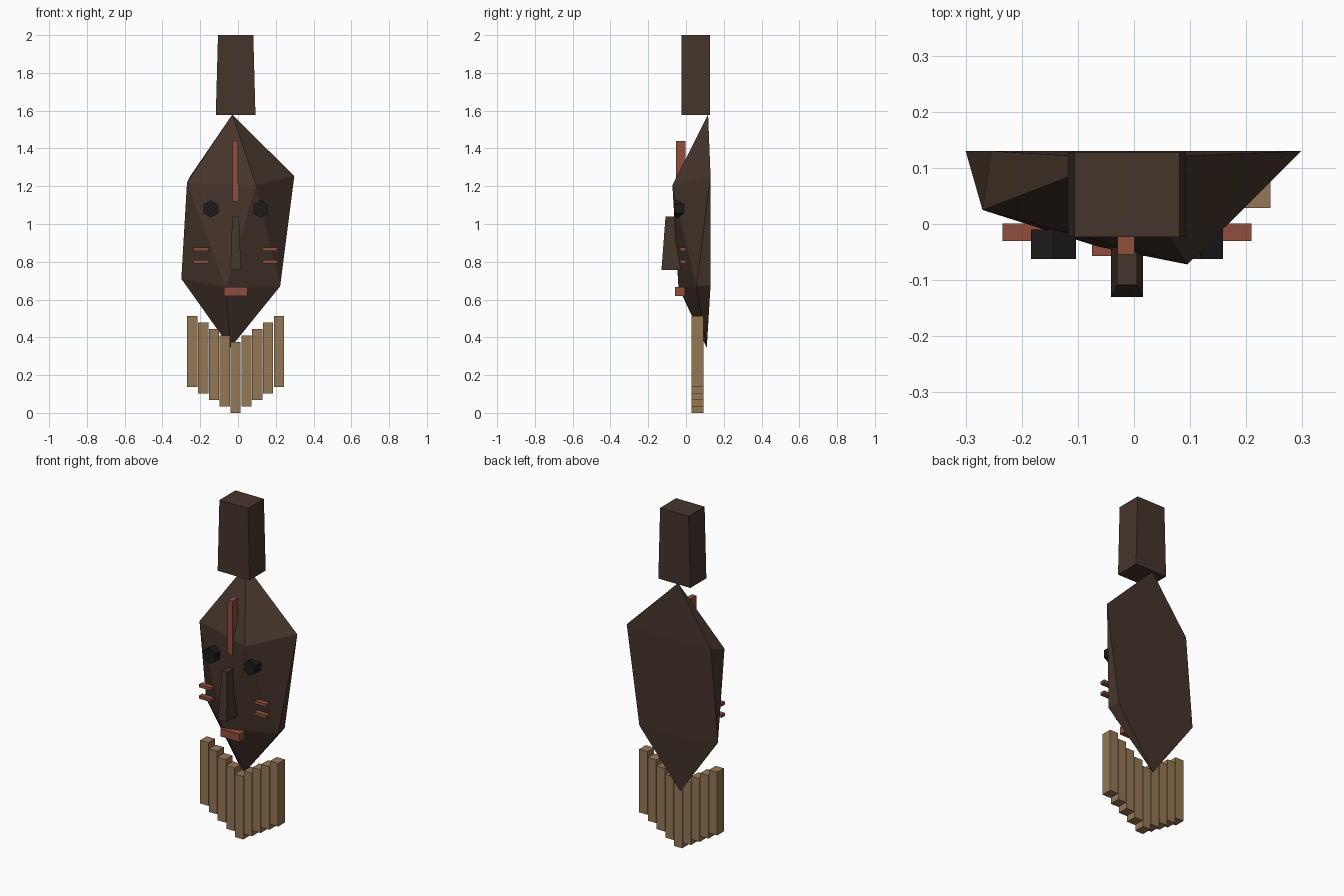
import bpy, bmesh, math
from mathutils import Matrix

if "Cube" in bpy.data.objects:
    bpy.data.objects.remove(bpy.data.objects["Cube"])

CX = -0.0125  # mirror axis of the carving details


def material(name, rgb):
    m = bpy.data.materials.new(name)
    m.diffuse_color = (*rgb, 1)
    m.use_nodes = True
    m.node_tree.nodes["Principled BSDF"].inputs["Base Color"].default_value = m.diffuse_color
    return m


WOOD = material("dark_wood", (0.06, 0.036, 0.024))
RED = material("red_ochre", (0.28, 0.075, 0.048))
BLACK = material("black", (0.012, 0.011, 0.011))
STRAW = material("straw", (0.30, 0.185, 0.09))


def finish(bm, name, mat):
    bmesh.ops.recalc_face_normals(bm, faces=bm.faces[:])
    mesh = bpy.data.meshes.new(name)
    bm.to_mesh(mesh)
    bm.free()
    mesh.materials.append(mat)
    obj = bpy.data.objects.new(name, mesh)
    bpy.context.collection.objects.link(obj)
    return obj


def block(name, mat, x, y, z, size, top_x=1, top_y=1):
    """Box centred on x, y, z; the top end can be narrowed."""
    bm = bmesh.new()
    bmesh.ops.create_cube(bm, size=1)
    for v in bm.verts:
        if v.co.z > 0:
            v.co.x *= top_x
            v.co.y *= top_y
        v.co = (x + v.co.x * size[0], y + v.co.y * size[1], z + v.co.z * size[2])
    return finish(bm, name, mat)


# Face: uneven icosahedron with its back pressed flat
top, bottom = (-0.03, 0.117, 1.58), (-0.04, 0.11, 0.345)
upper = [(0.095, -0.072, 1.205), (-0.27, 0.025, 1.22), (-0.255, 0.13, 1.25),
         (0.09, 0.13, 1.24), (0.298, 0.13, 1.253)]
lower = [(0.223, 0.055, 0.67), (-0.065, -0.04, 0.665), (-0.30, 0.13, 0.71),
         (-0.08, 0.13, 0.68), (0.215, 0.13, 0.675)]
bm = bmesh.new()
t, b = bm.verts.new(top), bm.verts.new(bottom)
u = [bm.verts.new(p) for p in upper]
l = [bm.verts.new(p) for p in lower]
for i in range(5):
    j = (i + 1) % 5
    bm.faces.new((t, u[i], u[j]))
    bm.faces.new((b, l[j], l[i]))
    bm.faces.new((u[i], l[j], u[j]))
    bm.faces.new((u[i], l[i], l[j]))
finish(bm, "mask_face", WOOD)

# Crest, nose, forehead stripe and mouth
block("crest", WOOD, CX, 0.052, 1.789, (0.21, 0.15, 0.422), top_x=0.89)
block("nose", WOOD, CX, -0.07, 0.898, (0.057, 0.12, 0.285), 0.62, 0.64)
block("forehead_stripe", RED, CX - 0.002, -0.028, 1.28, (0.03, 0.052, 0.32))
block("mouth", RED, CX, -0.031, 0.643, (0.125, 0.052, 0.046))

# Eyes and cheek marks on both sides
for side, s in (("left", -1), ("right", 1)):
    bm = bmesh.new()
    bmesh.ops.create_cone(bm, cap_ends=True, segments=6, radius1=0.046,
                          radius2=0.046, depth=0.052)
    place = Matrix.Translation((CX + s * 0.131, -0.036, 1.08))
    bm.transform(place @ Matrix.Rotation(math.pi / 2, 4, "X"))
    finish(bm, f"{side}_eye", BLACK)
    for n, z in enumerate((0.8, 0.867)):
        block(f"{side}_cheek_mark_{n + 1}", RED, CX + s * 0.182, -0.015, z,
              (0.08, 0.031, 0.018))

# Fringe of straw strips, lowest in the middle
for i in range(-4, 5):
    block(f"beard_strip_{i + 5}", STRAW, CX + i * 0.0573, 0.06,
          0.187 + abs(i) * 0.0345, (0.054, 0.063, 0.374))
